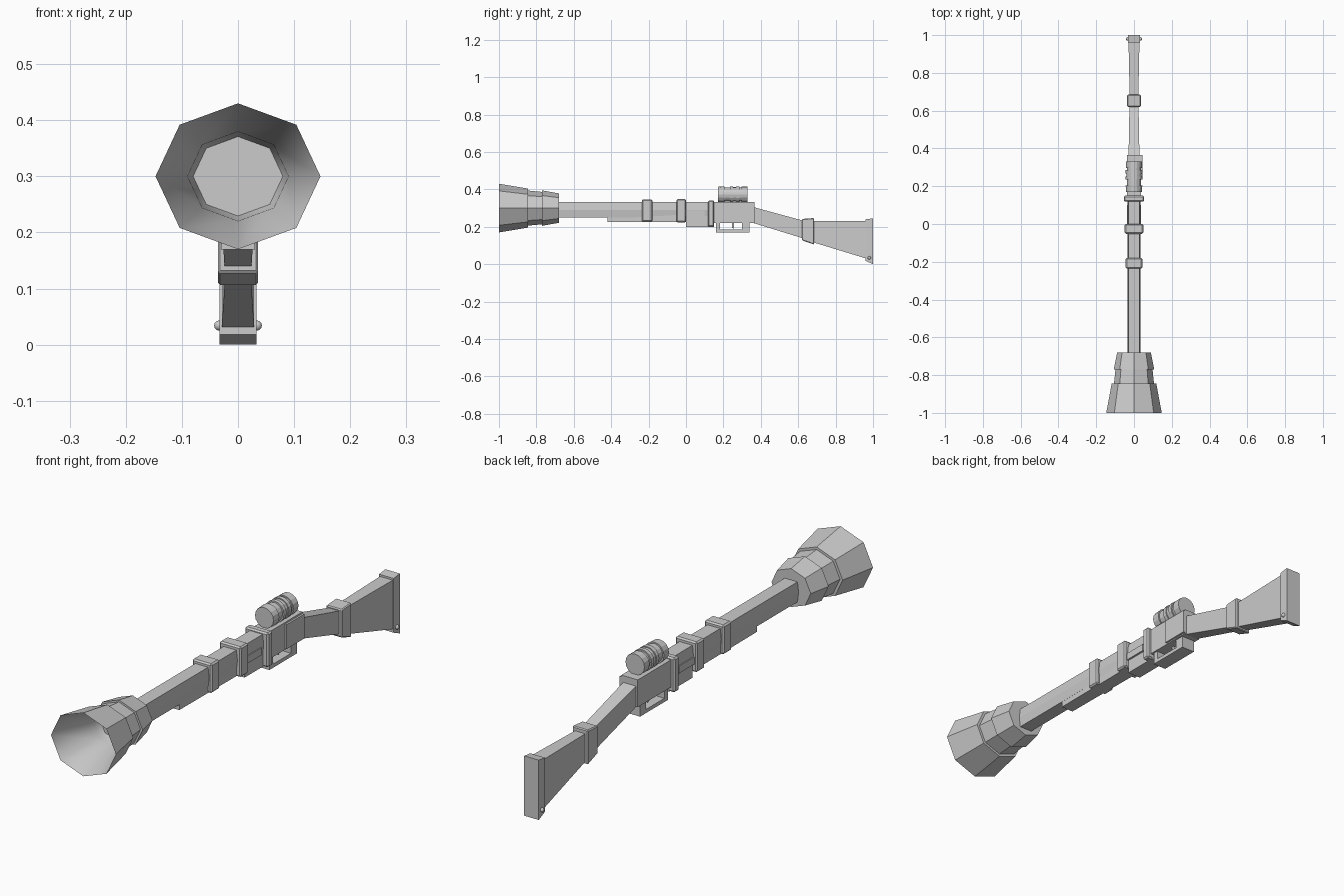
import bpy, bmesh
from math import cos, sin, pi

if "Cube" in bpy.data.objects:
    bpy.data.objects.remove(bpy.data.objects["Cube"])


def finish(name, bm, smooth=False):
    bmesh.ops.recalc_face_normals(bm, faces=bm.faces)
    me = bpy.data.meshes.new(name)
    bm.to_mesh(me)
    bm.free()
    for p in me.polygons:
        p.use_smooth = smooth
    ob = bpy.data.objects.new(name, me)
    bpy.context.collection.objects.link(ob)
    return ob


def skin(bm, loops, cap_start=True, cap_end=True):
    """Bridge equal-length loops of points into a tube."""
    rings = [[bm.verts.new(p) for p in loop] for loop in loops]
    n = len(rings[0])
    for a, b in zip(rings, rings[1:]):
        for i in range(n):
            j = (i + 1) % n
            bm.faces.new((a[i], a[j], b[j], b[i]))
    if cap_start:
        bm.faces.new(rings[0])
    if cap_end:
        bm.faces.new(rings[-1])


def box_loft(name, sections, bevel=0):
    """Sections along y: (y, half width, z low, z high)."""
    bm = bmesh.new()
    skin(bm, [[(-w, y, a), (w, y, a), (w, y, b), (-w, y, b)]
              for y, w, a, b in sections])
    ob = finish(name, bm)
    if bevel:
        m = ob.modifiers.new("edge", 'BEVEL')
        m.width, m.segments = bevel, 1
    return ob


def box(name, x0, x1, y0, y1, z0, z1):
    bm = bmesh.new()
    skin(bm, [[(x0, y, z0), (x1, y, z0), (x1, y, z1), (x0, y, z1)]
              for y in (y0, y1)])
    return finish(name, bm)


def turned(name, profile, zc, sides, squash=1, caps=(True, True), smooth=False):
    """Profile along y: (y, radius), turned about the line x=0, z=zc."""
    bm = bmesh.new()
    ang = [2 * pi * i / sides for i in range(sides)]
    skin(bm, [[(r * cos(t), y, zc + squash * r * sin(t)) for t in ang]
              for y, r in profile], *caps)
    return finish(name, bm, smooth)


# Flared muzzle: stepped outside, smooth bowl inside
SQ = 0.13 / 0.147
turned("muzzle_flare", [(-1, .147), (-.845, .118), (-.845, .106), (-.77, .098),
                        (-.77, .107), (-.68, .089)], .30, 8, SQ, (False, True))
turned("muzzle_bowl", [(-1, .147), (-.84, .09), (-.81, .088), (-.78, .08)],
       .30, 8, SQ, (False, False), True)
turned("muzzle_disc", [(-.78, .08), (-.775, .08)], .30, 8, SQ)

# Barrel with slightly bulged sides
bm = bmesh.new()
skin(bm, [[(-.029, y, .25), (.029, y, .25), (.034, y, .29), (.029, y, .332),
           (-.029, y, .332), (-.034, y, .29)] for y in (-.7, .15)])
finish("barrel", bm)
box_loft("fore_stock", [(-.42, .028, .227, .28), (.0, .031, .227, .28)])

# Bands around the barrel
for name, y0, y1, w, a, b in (("front_band", -.235, -.18, .044, .227, .347),
                              ("middle_band", -.052, .0, .049, .224, .348),
                              ("receiver_band", .118, .15, .053, .2, .341)):
    box_loft(name, [(y0, w, a, b), (y1, w, a, b)], .006)

# Receiver and lower parts
box_loft("magazine", [(0, .03, .2, .28), (.15, .03, .2, .28)])
box("side_port", -.038, .038, 0, .1, .257, .287)
box_loft("receiver", [(.15, .037, .22, .332), (.365, .037, .22, .332)])
box("receiver_plate", .03, .045, .25, .365, .225, .325)

# Trigger guard: a frame with an open slot, and the trigger
box("guard_front", -.03, .03, .16, .182, .17, .222)
box("guard_bottom", -.03, .03, .16, .34, .17, .185)
box("guard_rear", -.03, .03, .3, .34, .17, .222)
box_loft("trigger", [(.247, .006, .195, .222), (.257, .006, .19, .222)])

# Scope with ribs
scope = turned("scope", [(.17, .042), (.205, .044), (.205, .038), (.235, .038),
                         (.235, .044), (.252, .044), (.252, .04), (.268, .04),
                         (.268, .044), (.285, .044), (.285, .038), (.297, .038),
                         (.297, .043), (.33, .043)], .372, 16)
box("scope_mount", -.018, .018, .2, .31, .325, .35)

# Shoulder stock
box_loft("grip", [(.355, .029, .222, .307), (.63, .024, .137, .232)])
box_loft("stock_band", [(.62, .036, .128, .242), (.685, .036, .105, .247)], .004)
box_loft("butt", [(.68, .023, .117, .23), (.965, .029, .03, .232)])
box_loft("butt_plate", [(.96, .033, .018, .24), (1, .033, 0, .245)])
for name, x in (("left_stud", -.034), ("right_stud", .034)):
    bm = bmesh.new()
    bmesh.ops.create_uvsphere(bm, u_segments=10, v_segments=6, radius=.009)
    bmesh.ops.translate(bm, verts=bm.verts, vec=(x, .98, .034))
    finish(name, bm, True)
